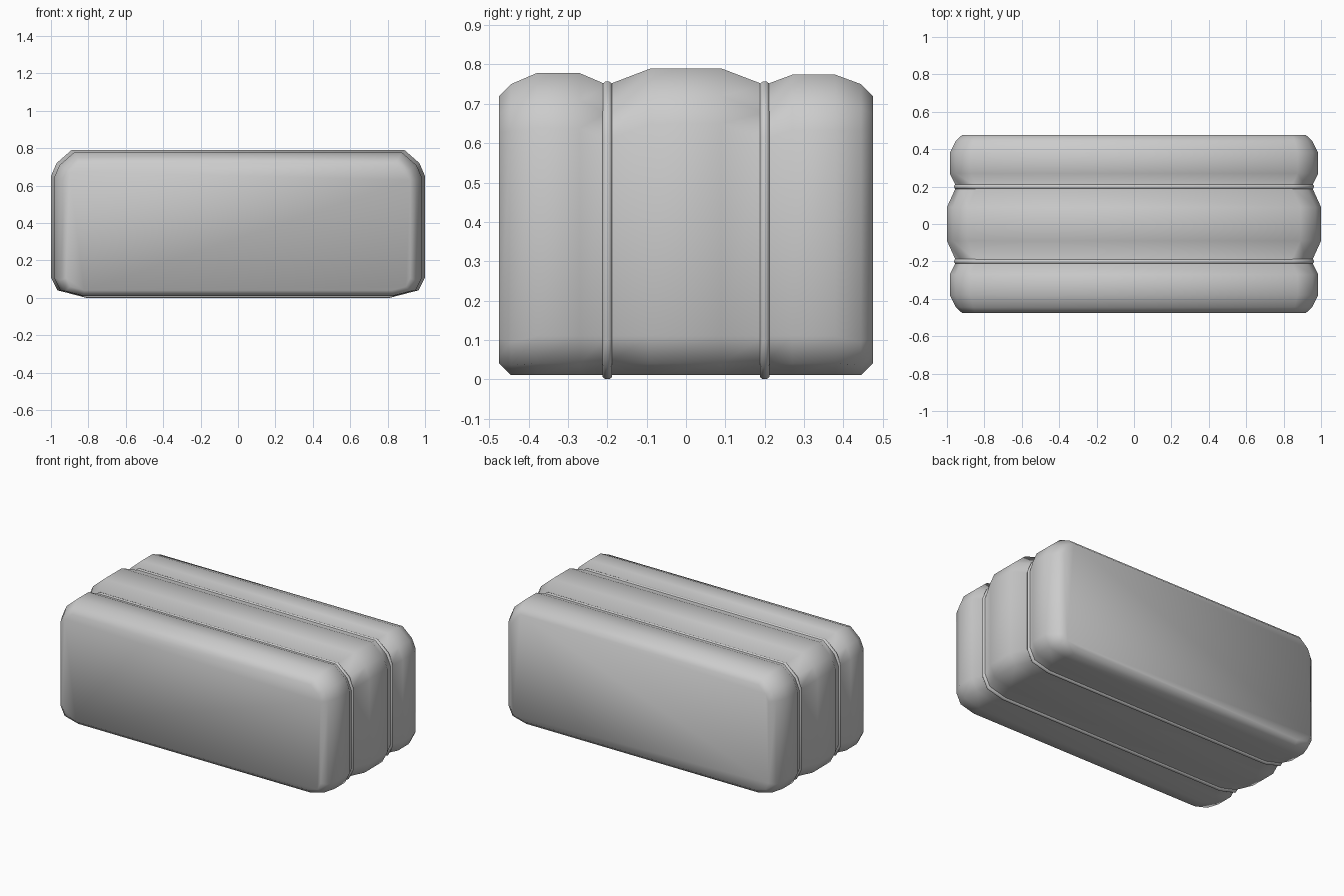
import bpy, bmesh, math

if "Cube" in bpy.data.objects:
    bpy.data.objects.remove(bpy.data.objects["Cube"])

# Rounded-rectangle outline in the xz plane: half width, bottom, top, corner scale
def outline(hw, zb, zt, s=1.0):
    right = [(hw - .15 * s, zb), (hw - .035 * s, zb + .03 * s), (hw, zb + .1 * s),
             (hw, zt - .14 * s), (hw - .03 * s, zt - .07 * s), (hw - .11 * s, zt)]
    return right + [(-x, z) for x, z in reversed(right)]

def bridge(bm, a, b):
    n = len(a)
    for i in range(n):
        bm.faces.new((a[i], a[(i + 1) % n], b[(i + 1) % n], b[i]))

def finish(bm, name, angle):
    bmesh.ops.recalc_face_normals(bm, faces=bm.faces)
    me = bpy.data.meshes.new(name)
    bm.to_mesh(me)
    bm.free()
    ob = bpy.data.objects.new(name, me)
    bpy.context.collection.objects.link(ob)
    bpy.ops.object.select_all(action='DESELECT')
    ob.select_set(True)
    bpy.context.view_layer.objects.active = ob
    bpy.ops.object.shade_smooth_by_angle(angle=math.radians(angle))
    return ob

# Bale body: loft of outlines along y, pinched where the straps sit
sections = [(-.475, .92, .04, .72, .65), (-.445, .953, .01, .75, .85),
            (-.38, .985, .01, .778, 1), (-.27, .985, .01, .778, 1),
            (-.2, .95, .01, .748, 1), (-.09, 1, .01, .79, 1),
            (.09, 1, .01, .79, 1), (.2, .95, .01, .748, 1),
            (.27, .985, .01, .774, 1), (.38, .985, .01, .774, 1),
            (.445, .953, .01, .75, .85), (.475, .92, .04, .72, .65)]
bm = bmesh.new()
rings = [[bm.verts.new((x, y, z)) for x, z in outline(hw, zb, zt, s)]
         for y, hw, zb, zt, s in sections]
for a, b in zip(rings, rings[1:]):
    bridge(bm, a, b)
bm.faces.new(rings[0])
bm.faces.new(rings[-1])
finish(bm, "bale_body", 60)

# Straps: thin closed bands wrapped around the pinches
def strap(name, y0):
    bm = bmesh.new()
    loops = []
    for k in range(8):
        a = math.tau * (k + .5) / 8
        d = .0105 * math.cos(a)
        y = y0 + .0135 * math.sin(a)
        loops.append([bm.verts.new((x, y, z))
                      for x, z in outline(.952 + d, .01 - d, .747 + d)])
    for k in range(8):
        bridge(bm, loops[k], loops[(k + 1) % 8])
    zmin = min(v.co.z for v in bm.verts)
    for v in bm.verts:
        v.co.z -= zmin
    finish(bm, name, 60)

strap("strap_front", -.2)
strap("strap_back", .2)
